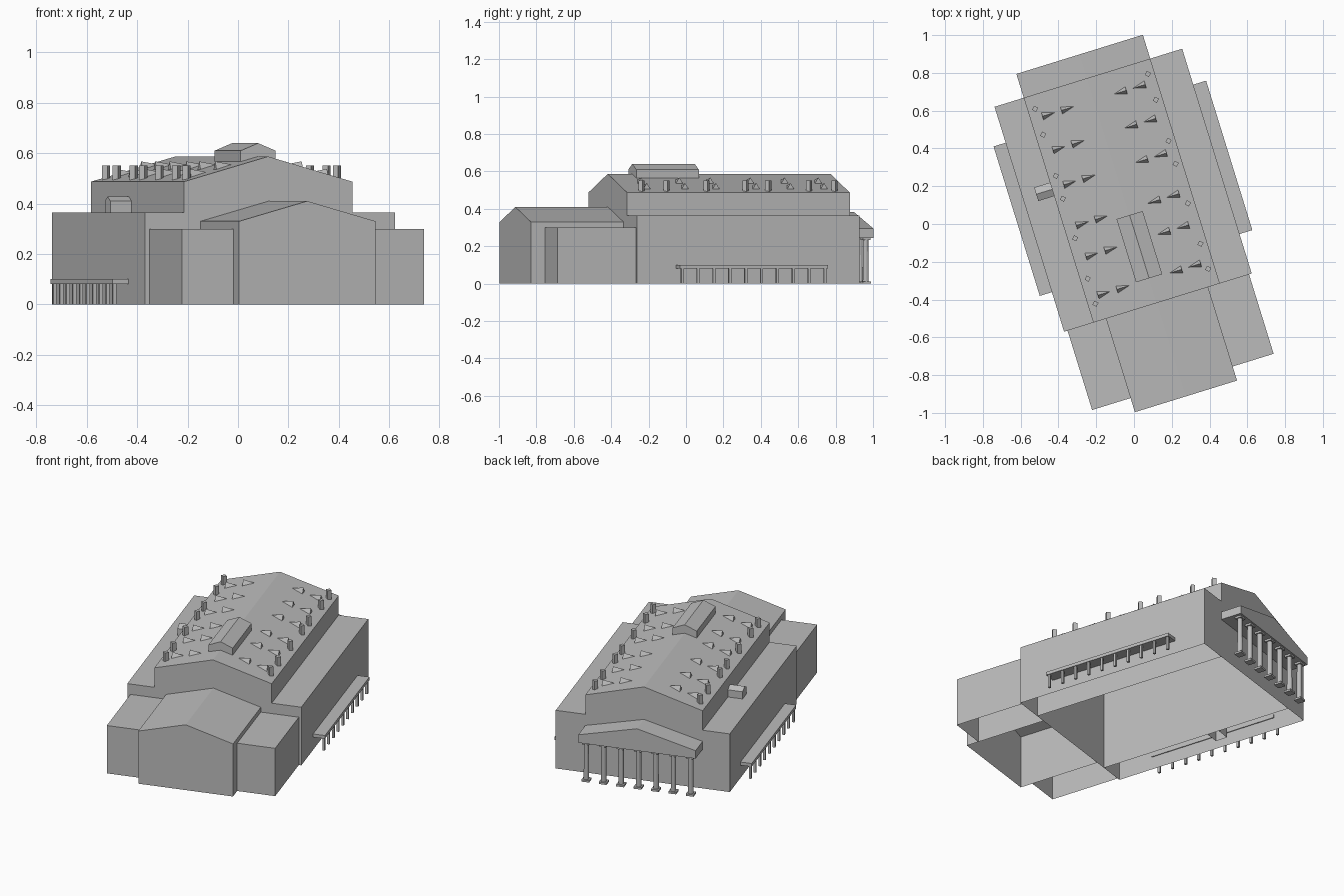
import bpy, bmesh, math
from mathutils import Matrix, Vector

old = bpy.data.objects.get("Cube")
if old:
    bpy.data.objects.remove(old, do_unlink=True)

TURN = math.radians(17.2)
GREY = (0.5, 0.5, 0.5, 1)
stone = bpy.data.materials.new("plain_grey")
stone.use_nodes = True
stone.diffuse_color = GREY
stone.node_tree.nodes["Principled BSDF"].inputs["Base Color"].default_value = GREY


def finish(name, bm):
    """Turn a bmesh into an object set at the angle of the whole building."""
    bmesh.ops.recalc_face_normals(bm, faces=bm.faces)
    mesh = bpy.data.meshes.new(name)
    bm.to_mesh(mesh)
    bm.free()
    mesh.materials.append(stone)
    ob = bpy.data.objects.new(name, mesh)
    ob.rotation_euler.z = TURN
    bpy.context.collection.objects.link(ob)
    return ob


def prism(name, profile, start, end, along_x=False, floor=False):
    """Extrude an upright profile; its last edge is the floor, left open by default."""
    bm = bmesh.new()
    rings = []
    for d in (start, end):
        rings.append([bm.verts.new((d, a, z) if along_x else (a, d, z)) for a, z in profile])
    n = len(profile)
    for ring in rings:
        bm.faces.new(ring)
    for i in range(n if floor else n - 1):
        j = (i + 1) % n
        bm.faces.new((rings[0][i], rings[0][j], rings[1][j], rings[1][i]))
    return finish(name, bm)


def gabled(a0, a1, base, eave, ridge):
    return [(a0, base), (a0, eave), ((a0 + a1) / 2, ridge), (a1, eave), (a1, base)]


def flat(a0, a1, base, top):
    return [(a0, base), (a0, top), (a1, top), (a1, base)]


def add_box(bm, x, y, z0, z1, wx, wy, spin=0):
    m = (Matrix.Translation((x, y, (z0 + z1) / 2)) @ Matrix.Rotation(spin, 4, 'Z')
         @ Matrix.Diagonal((wx, wy, z1 - z0, 1)))
    bmesh.ops.create_cube(bm, size=1, matrix=m)


# Main hall, its flat-roofed aisles, and the front wing with side rooms
FRONT, BACK = -0.435, 0.811
WALL_L, WALL_R = -0.36, 0.341
EAVE, RIDGE = 0.487, 0.587
prism("main_hall", gabled(WALL_L, WALL_R, 0, EAVE, RIDGE), FRONT, BACK)
prism("right_aisle", flat(-0.522, WALL_L, 0, 0.365), FRONT, BACK)
prism("left_aisle", flat(WALL_R, 0.518, 0, 0.365), FRONT, BACK)
prism("front_wing", gabled(-0.29, 0.276, 0, 0.33, 0.41), -0.953, FRONT)
prism("right_side_room", flat(-0.503, -0.29, 0, 0.3), -0.875, FRONT)
prism("left_side_room", flat(0.276, 0.503, 0, 0.3), -0.875, FRONT)

# Ridge lantern and the small stair turret on the aisle roof
prism("roof_lantern", gabled(-0.081, 0.064, 0.55, 0.61, 0.64), -0.298, 0.052)
prism("stair_turret", gabled(0.266, 0.341, 0, 0.41, 0.428), -0.448, WALL_L, along_x=True)

# Rear portico: pediment, columns with bases and capitals
prism("portico_pediment", gabled(WALL_L, WALL_R, 0.245, 0.295, 0.383), BACK, 0.943, floor=True)
bm = bmesh.new()
for i in range(7):
    x = -0.322 + i * 0.104
    y = 0.912
    m = Matrix.Translation((x, y, 0.12))
    bmesh.ops.create_cone(bm, cap_ends=True, segments=12, radius1=0.016,
                          radius2=0.015, depth=0.24, matrix=m)
    add_box(bm, x, y, 0, 0.012, 0.046, 0.046)
    add_box(bm, x, y, 0.233, 0.246, 0.042, 0.042)
finish("portico_columns", bm)

# Low canopies on thin posts along both long sides
for side, name in ((-1, "right"), (1, "left")):
    bm = bmesh.new()
    add_box(bm, side * 0.553, 0.198, 0.08, 0.1, 0.072, 0.828)
    for i in range(10):
        add_box(bm, side * 0.577, -0.2 + i * 0.0888, 0, 0.085, 0.014, 0.014)
    finish(name + "_canopy", bm)

# Short vent posts along both eaves
bm = bmesh.new()
for x in (-0.32, 0.305):
    for y in (-0.343, -0.204, 0.02, 0.239, 0.366, 0.594, 0.737):
        add_box(bm, x, y, 0.48, 0.552, 0.024, 0.024, math.radians(45))
finish("vent_posts", bm)

# Pointed dormers in pairs on both slopes
MID = (WALL_L + WALL_R) / 2
SLOPE = (RIDGE - EAVE) / (WALL_R - MID)
bm = bmesh.new()
for side in (-1, 1):
    for off in (0.18, 0.285):
        for y in (-0.304, -0.09, 0.083, 0.308, 0.5, 0.688):
            low, high = off, off - 0.068
            z_low, z_high = RIDGE - SLOPE * low, RIDGE - SLOPE * high
            a, b, top, tip = [bm.verts.new(Vector((MID + side * d, y + w, z))) for d, w, z in (
                (low, -0.02, z_low), (low, 0.02, z_low),
                (low, 0, z_low + 0.032), (high, 0, z_high))]
            for f in ((a, b, top), (a, top, tip), (b, tip, top), (a, tip, b)):
                bm.faces.new(f)
finish("roof_dormers", bm)
